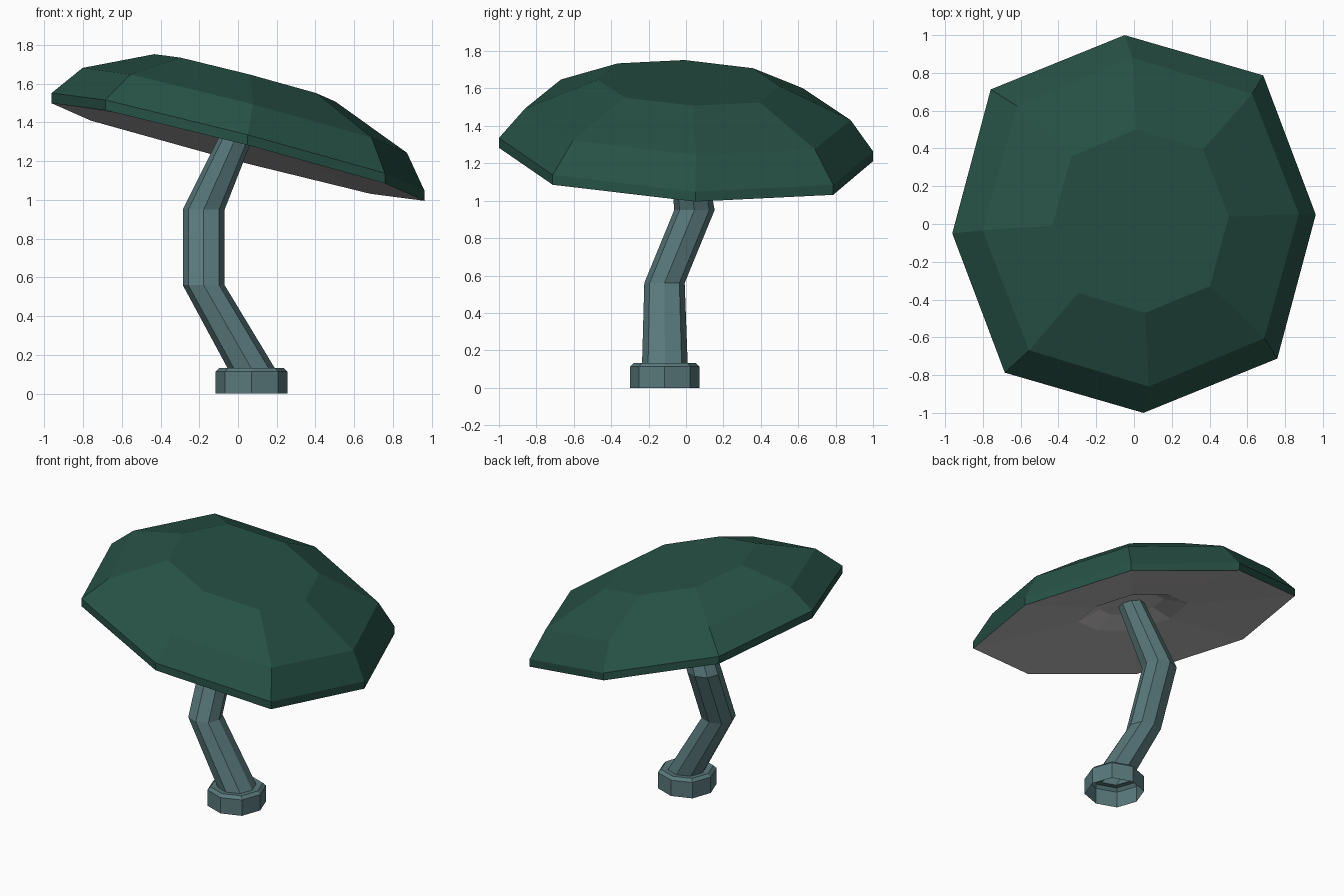
import bpy, bmesh, math
from mathutils import Vector

if "Cube" in bpy.data.objects:
    bpy.data.objects.remove(bpy.data.objects["Cube"])

SIDES = 8


def material(name, rgb):
    m = bpy.data.materials.new(name)
    m.diffuse_color = (*rgb, 1)
    m.use_nodes = True
    m.node_tree.nodes["Principled BSDF"].inputs["Base Color"].default_value = m.diffuse_color
    return m


def loft(name, rings, mat, cap_end=False, flip=False):
    """Join a list of octagon rings with quads, optionally closing the last one."""
    bm = bmesh.new()
    loops = [[bm.verts.new(p) for p in ring] for ring in rings]
    for a, b in zip(loops, loops[1:]):
        for i in range(SIDES):
            j = (i + 1) % SIDES
            bm.faces.new((a[i], a[j], b[j], b[i]))
    if cap_end:
        bm.faces.new(loops[-1])
    if flip:
        bmesh.ops.reverse_faces(bm, faces=bm.faces[:])
    me = bpy.data.meshes.new(name)
    bm.to_mesh(me)
    bm.free()
    me.materials.append(mat)
    ob = bpy.data.objects.new(name, me)
    bpy.context.collection.objects.link(ob)
    return ob


# Tilted, slightly turned axes of the cap
U = Vector((0.967, 0.05, -0.253))
V = Vector((-0.05, 1.005, -0.036))


def tilted_ring(centre, r_axis, r_diag):
    pts = []
    for i in range(SIDES):
        a = math.tau * i / SIDES
        r = r_diag if i % 2 else r_axis
        pts.append(Vector(centre) + r * (math.cos(a) * U + math.sin(a) * V))
    return pts


def flat_ring(x, y, z, r):
    pts = []
    for i in range(SIDES):
        a = math.tau * i / SIDES
        k = r * 1.04 if i % 2 else r
        pts.append((x + k * math.cos(a), y + k * math.sin(a), z))
    return pts


green = material("cap_green", (0.02, 0.083, 0.06))
teal = material("stem_teal", (0.10, 0.19, 0.20))
grey = material("gill_grey", (0.5, 0.48, 0.48))

# Faceted cap
loft("cap", [
    tilted_ring((0, 0, 1.247), 0.995, 1.055),
    tilted_ring((0, 0, 1.30), 0.995, 1.055),
    tilted_ring((0.035, 0.01, 1.462), 0.866, 0.91),
    tilted_ring((0.035, 0.015, 1.63), 0.483, 0.51),
], green, cap_end=True)

# Underside of the cap, hollowing in steps towards the stem
loft("cap_underside", [
    tilted_ring((0, 0, 1.247), 0.995, 1.055),
    tilted_ring((0.005, 0, 1.277), 0.70, 0.74),
    tilted_ring((0.01, 0, 1.315), 0.34, 0.36),
    tilted_ring((0.02, 0, 1.375), 0.20, 0.21),
], grey, cap_end=True, flip=True)

# Crooked stem growing out of a chamfered foot, open underneath
loft("stem", [
    flat_ring(0.07, -0.114, 0.0, 0.185),
    flat_ring(0.07, -0.114, 0.113, 0.185),
    flat_ring(0.07, -0.114, 0.133, 0.165),
    flat_ring(0.07, -0.113, 0.128, 0.122),
    flat_ring(-0.177, -0.115, 0.56, 0.108),
    flat_ring(-0.177, 0.045, 0.95, 0.108),
    flat_ring(0.015, -0.01, 1.38, 0.085),
], teal)
